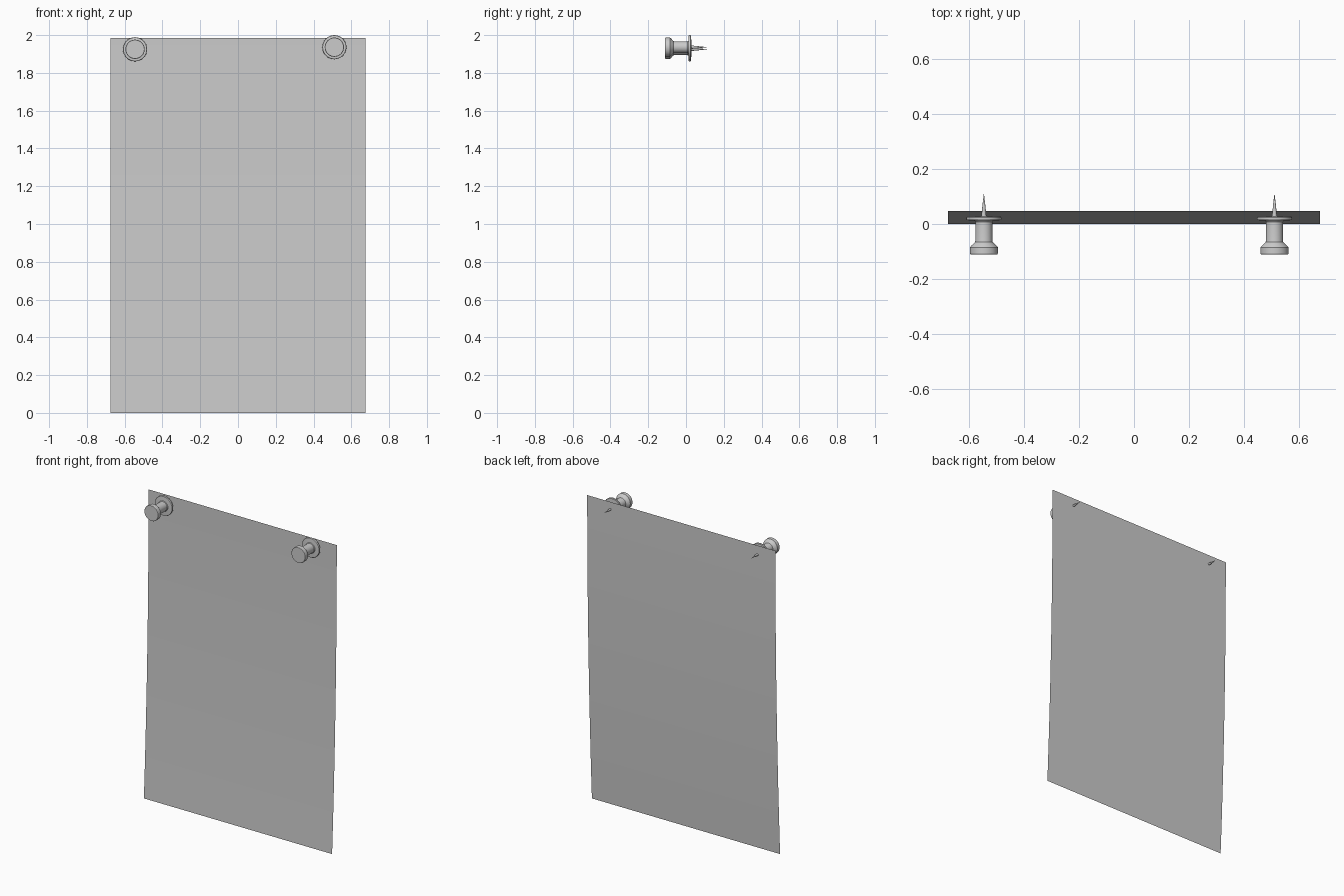
import bpy, bmesh, math

if "Cube" in bpy.data.objects:
    bpy.data.objects.remove(bpy.data.objects["Cube"])

def make_object(name, bm):
    mesh = bpy.data.meshes.new(name)
    bm.to_mesh(mesh)
    bm.free()
    ob = bpy.data.objects.new(name, mesh)
    bpy.context.collection.objects.link(ob)
    bpy.ops.object.select_all(action='DESELECT')
    ob.select_set(True)
    bpy.context.view_layer.objects.active = ob
    bpy.ops.object.shade_smooth_by_angle(angle=math.radians(30))
    return ob

# Paper sheet: single surface, upright at the top and curling forward below
W, H, CURL, ROWS = 0.675, 1.985, 0.048, 16
bm = bmesh.new()
rows = []
for i in range(ROWS + 1):
    t = i / ROWS
    y = CURL * (1 - (1 - t) ** 2)
    rows.append([bm.verts.new((x, y, H * t)) for x in (-W, W)])
for a, b in zip(rows, rows[1:]):
    bm.faces.new((a[0], a[1], b[1], b[0]))
make_object("paper_sheet", bm)

# Push pin: lathed profile of (radius, y) from grip to needle tip
PROFILE = [(0, -0.11), (0.049, -0.11), (0.051, -0.107), (0.051, -0.085),
           (0.047, -0.08), (0.032, -0.066), (0.031, -0.06), (0.031, 0.008),
           (0.034, 0.012), (0.062, 0.014), (0.064, 0.017), (0.064, 0.023),
           (0.061, 0.027), (0.009, 0.029), (0.0085, 0.035), (0.0045, 0.075),
           (0, 0.112)]

def push_pin(name, x, z, sides=32):
    bm = bmesh.new()
    verts = [bm.verts.new((r, y, 0)) for r, y in PROFILE]
    edges = [bm.edges.new(p) for p in zip(verts, verts[1:])]
    bmesh.ops.spin(bm, geom=verts + edges, cent=(0, 0, 0), axis=(0, 1, 0),
                   angle=math.tau, steps=sides, use_duplicate=False)
    bmesh.ops.remove_doubles(bm, verts=bm.verts, dist=1e-5)
    bmesh.ops.recalc_face_normals(bm, faces=bm.faces)
    make_object(name, bm).location = (x, 0, z)

push_pin("left_push_pin", -0.545, 1.925)
push_pin("right_push_pin", 0.51, 1.936)
